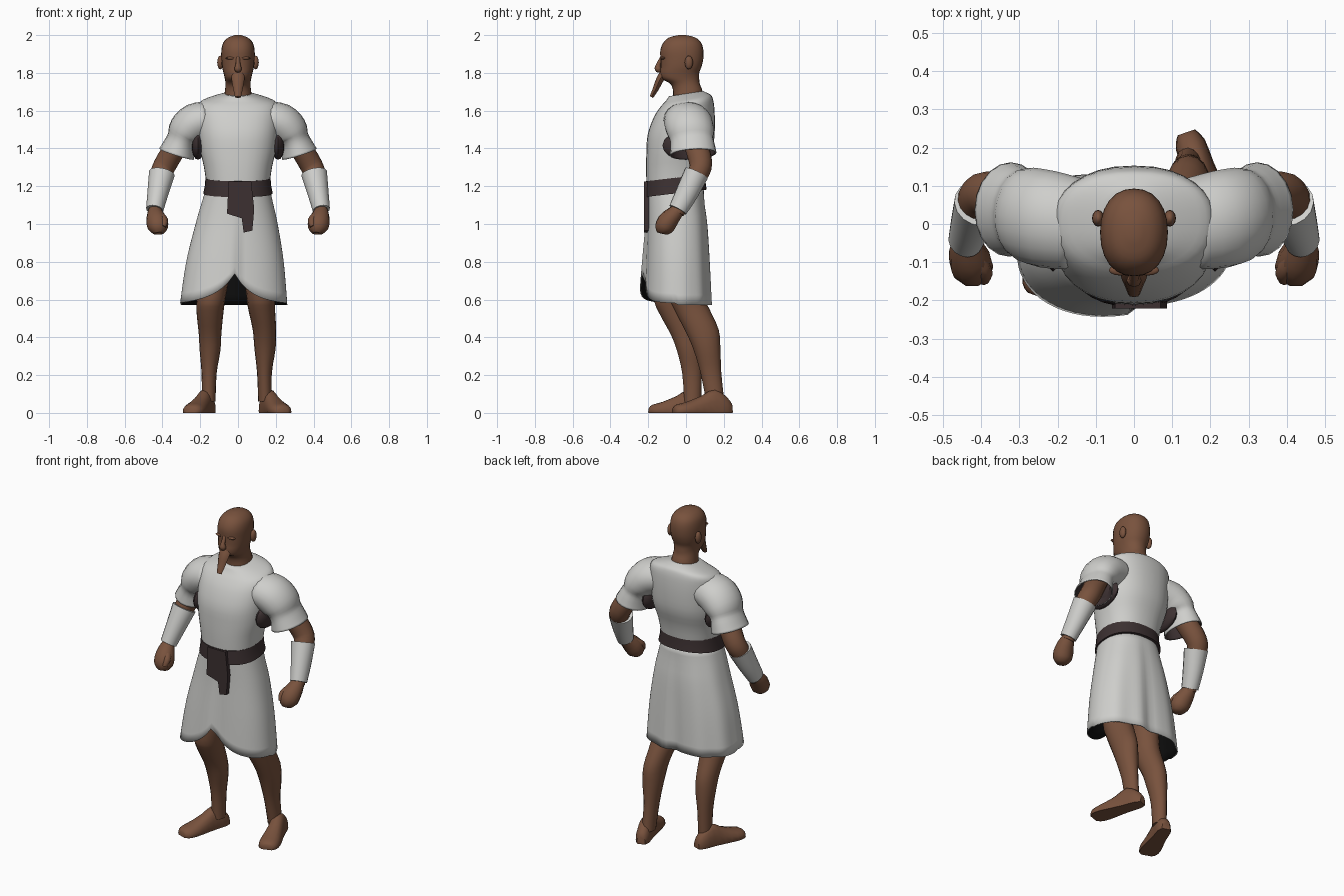
import bpy, bmesh, math
from mathutils import Vector

if "Cube" in bpy.data.objects:
    bpy.data.objects.remove(bpy.data.objects["Cube"])


def material(name, rgb):
    m = bpy.data.materials.new(name)
    m.diffuse_color = (*rgb, 1)
    m.use_nodes = True
    m.node_tree.nodes["Principled BSDF"].inputs["Base Color"].default_value = m.diffuse_color
    return m


SKIN = material("brown skin", (0.19, 0.085, 0.047))
CLOTH = material("pale grey cloth", (0.62, 0.62, 0.60))
SASH = material("dark sash", (0.045, 0.03, 0.031))
BLACK = material("black lining", (0.004, 0.004, 0.004))


def finish(name, bm, mat, lining=None, angle=50):
    bmesh.ops.recalc_face_normals(bm, faces=bm.faces)
    me = bpy.data.meshes.new(name)
    bm.to_mesh(me)
    bm.free()
    ob = bpy.data.objects.new(name, me)
    bpy.context.collection.objects.link(ob)
    me.materials.append(mat)
    me.polygons.foreach_set("use_smooth", [True] * len(me.polygons))
    me.set_sharp_from_angle(angle=math.radians(angle))
    if lining:
        me.materials.append(lining)
        mod = ob.modifiers.new("lining", "SOLIDIFY")
        mod.thickness, mod.offset, mod.material_offset = 0.006, -1, 1
    return ob


def loft(name, rings, mat, caps=True, lining=None):
    bm = bmesh.new()
    rows = [[bm.verts.new(p) for p in r] for r in rings]
    n = len(rows[0])
    for a, b in zip(rows, rows[1:]):
        for i in range(n):
            j = (i + 1) % n
            bm.faces.new((a[i], a[j], b[j], b[i]))
    if caps:
        bm.faces.new(rows[0])
        bm.faces.new(rows[-1])
    return finish(name, bm, mat, lining)


def spline(rows, steps=3):
    """Smooth Catmull-Rom rows through the given rows of numbers."""
    out = []
    for i in range(len(rows) - 1):
        p0, p1, p2 = rows[max(i - 1, 0)], rows[i], rows[i + 1]
        p3 = rows[min(i + 2, len(rows) - 1)]
        for k in range(steps):
            t = k / steps
            out.append([0.5 * (2 * b + (c - a) * t + (2 * a - 5 * b + 4 * c - d) * t * t
                               + (3 * b - a - 3 * c + d) * t ** 3)
                        for a, b, c, d in zip(p0, p1, p2, p3)])
    return out + [list(rows[-1])]


def unit(a, e=2.0):
    c, s = math.cos(a), math.sin(a)
    return math.copysign(abs(c) ** (2 / e), c), math.copysign(abs(s) ** (2 / e), s)


def stack(name, rows, mat, e=2.0, n=24, tilt=0.0, steps=3):
    """Horizontal rings: x, y, z, rx, ry."""
    rings = []
    for x, y, z, rx, ry in spline(rows, steps):
        pts = [unit(2 * math.pi * i / n, e) for i in range(n)]
        rings.append([(x + rx * u, y + ry * v, z + tilt * ry * v) for u, v in pts])
    return loft(name, rings, mat)


def sweep(name, rows, mat, n=16, caps=True, lining=None, steps=3):
    """Rings square to a path: x, y, z, radius across, radius in depth."""
    rows = spline(rows, steps)
    rings = []
    for i, (x, y, z, ra, rb) in enumerate(rows):
        t = Vector(rows[min(i + 1, len(rows) - 1)][:3]) - Vector(rows[max(i - 1, 0)][:3])
        t.normalize()
        side = t.cross(Vector((0, 1, 0))).normalized()
        up = side.cross(t)
        rings.append([Vector((x, y, z)) + side * (ra * math.cos(2 * math.pi * k / n))
                      + up * (rb * math.sin(2 * math.pi * k / n)) for k in range(n)])
    return loft(name, rings, mat, caps, lining)


def mirrored(rows, s):
    return [(r[0] * s, *r[1:]) for r in rows]


def ball(name, loc, scale, mat):
    bm = bmesh.new()
    bmesh.ops.create_uvsphere(bm, u_segments=12, v_segments=8, radius=1)
    for v in bm.verts:
        v.co = Vector(loc) + Vector([a * b for a, b in zip(v.co, scale)])
    return finish(name, bm, mat)


# Head and neck
stack("head", [(0, -.02, 2.0, .015, .02), (0, -.02, 1.987, .052, .07), (0, -.02, 1.96, .078, .1),
               (0, -.022, 1.92, .088, .114), (0, -.022, 1.87, .088, .113), (0, -.027, 1.83, .084, .108),
               (0, -.034, 1.80, .077, .104), (0, -.03, 1.77, .07, .1), (0, -.005, 1.742, .066, .078),
               (0, .01, 1.70, .07, .078), (0, .01, 1.63, .08, .08)], SKIN, e=2.2)
sweep("nose", [(0, -.128, 1.885, .01, .008), (0, -.145, 1.845, .013, .012),
               (0, -.148, 1.82, .02, .018), (0, -.135, 1.808, .012, .008)], SKIN, n=8)
sweep("beard", [(0, -.115, 1.80, .034, .022), (0, -.138, 1.765, .034, .02),
                (0, -.158, 1.72, .026, .016), (0, -.183, 1.672, .016, .01)], SKIN, n=8)
for s in (-1, 1):
    ball("ear", (s * .094, .015, 1.855), (.016, .022, .036), SKIN)
    ball("brow", (s * .036, -.121, 1.878), (.03, .014, .008), SKIN)

# Tunic body
stack("tunic_body", [(0, 0, 1.69, .074, .09), (0, .01, 1.668, .15, .118), (0, .004, 1.642, .203, .138),
                     (0, -.01, 1.59, .215, .16), (0, -.025, 1.5, .213, .178), (0, -.032, 1.4, .203, .178),
                     (0, -.048, 1.3, .18, .163), (0, -.056, 1.19, .165, .152)],
      CLOTH, e=2.3, n=32, tilt=.15)


# Skirt: flared, with a rising front hem, an overlapping panel and a back pleat
profile = spline([(1.2, 0, -.057, .165, .15), (1.1, -.004, -.052, .192, .153), (1.0, -.007, -.045, .217, .16),
                  (.8, -.015, -.042, .257, .17), (.56, -.021, -.04, .283, .18)], 8)


def profile_at(z):
    return min(profile, key=lambda r: abs(r[0] - z)) if z <= .56 else next(
        [p + (q - p) * (a[0] - z) / (a[0] - b[0]) for p, q in zip(a, b)]
        for a, b in zip(profile, profile[1:]) if a[0] >= z >= b[0])


rings = []
for r in range(13):
    ring = []
    for i in range(72):
        a = 2 * math.pi * i / 72
        deg = math.degrees(a)
        u, v = unit(a, 2.25)
        hem = .572 + (.165 * math.exp(-abs(u) * .283 / .1) if v < 0 else 0)
        t = r / 12
        z = 1.2 + t * (hem - 1.2)
        _, cx, cy, rx, ry = profile_at(z)
        bulge = .034 * t * math.sin(math.radians((deg - 180) * 1.5)) if 180 < deg <= 270 else 0
        pleat = -.022 * t * math.exp(-((deg - 88) / 7) ** 2) + .006 * t * math.cos(a * 9) * max(v, 0)
        k = bulge + pleat
        ring.append((cx + rx * u + k * math.cos(a), cy + ry * v + k * math.sin(a), z))
    rings.append(ring)
loft("skirt", rings, CLOTH, caps=False, lining=BLACK)

# Belt and hanging sash
stack("belt", [(0, -.056, 1.245, .172, .157), (0, -.056, 1.20, .176, .160), (0, -.054, 1.162, .184, .163)],
      SASH, e=2.3, n=32, tilt=.12, steps=1)
bm = bmesh.new()
outline = [(-.05, 1.225), (.07, 1.225), (.086, 1.08), (.076, .965), (.03, .955), (.02, 1.03), (-.058, 1.055)]
face = bm.faces.new([bm.verts.new((x, -.222, z)) for x, z in outline])
ext = bmesh.ops.extrude_face_region(bm, geom=[face])
for g in ext["geom"]:
    if isinstance(g, bmesh.types.BMVert):
        g.co.y += .025
finish("sash_end", bm, SASH, angle=30)

# Arms: sleeve, armhole lining, arm, bracer and fist on each side
for s in (-1, 1):
    sweep("sleeve", mirrored([(.15, .0, 1.555, .095, .12), (.225, .012, 1.535, .105, .128),
                              (.275, .025, 1.49, .098, .124), (.296, .03, 1.45, .08, .114),
                              (.312, .035, 1.41, .086, .118), (.325, .038, 1.37, .097, .124)], s),
          CLOTH, n=20, caps=False, lining=SASH)
    ball("armhole_lining", (s * .212, -.005, 1.415), (.034, .12, .075), SASH)
    sweep("arm", mirrored([(.28, .04, 1.5, .06, .07), (.335, .06, 1.4, .06, .065), (.385, .078, 1.315, .06, .06),
                           (.41, .055, 1.25, .055, .055), (.442, -.045, 1.06, .034, .036)], s), SKIN)
    sweep("bracer", mirrored([(.403, .055, 1.268, .069, .066), (.424, .005, 1.165, .056, .06),
                              (.441, -.043, 1.075, .046, .05)], s), CLOTH)
    sweep("fist", mirrored([(.441, -.04, 1.075, .034, .036), (.437, -.07, 1.045, .048, .046),
                            (.428, -.1, 1.01, .057, .054), (.422, -.118, .975, .052, .05),
                            (.42, -.125, .95, .03, .03)], s), SKIN, n=10, steps=2)
    sweep("thumb", mirrored([(.415, -.085, 1.05, .02, .02), (.392, -.125, 1.02, .022, .022),
                             (.395, -.147, .985, .015, .015)], s), SKIN, n=8)

# Legs: the left one steps forward, the right one stands back
stack("left_leg", [(-.1, -.05, .88, .085, .09), (-.14, -.075, .62, .076, .092), (-.148, -.06, .54, .072, .088),
                   (-.148, -.005, .42, .06, .078), (-.148, .018, .33, .055, .066),
                   (-.153, .032, .21, .04, .052), (-.155, .035, .06, .036, .045)], SKIN, n=16)
stack("right_leg", [(.1, -.03, .88, .085, .09), (.12, .005, .62, .076, .092), (.125, .03, .55, .071, .094),
                    (.14, .083, .44, .062, .09), (.143, .11, .34, .056, .072),
                    (.14, .132, .21, .039, .055), (.143, .155, .06, .036, .048)], SKIN, n=16)


# Feet: flat-soled sections from heel to toe
def foot(name, heel, toe):
    h, d = Vector((*heel, 0)), Vector((*toe, 0)) - Vector((*heel, 0))
    side = Vector((-d.y, d.x, 0)).normalized()
    rings = []
    for t, w, top in spline([(0, .024, .05), (.1, .04, .09), (.3, .043, .125), (.52, .05, .09),
                             (.78, .06, .058), (.94, .052, .045), (1, .03, .03)], 2):
        ring = []
        for i in range(16):
            u, v = unit(2 * math.pi * i / 16, 2.4)
            ring.append(h + d * t + side * (w * u) + Vector((0, 0, top * max(v, -.1) / 1.1 + top * .1 / 1.1)))
        rings.append(ring)
    loft(name, rings, SKIN)


foot("left_foot", (-.145, .105), (-.25, -.19))
foot("right_foot", (.137, .24), (.24, -.065))
